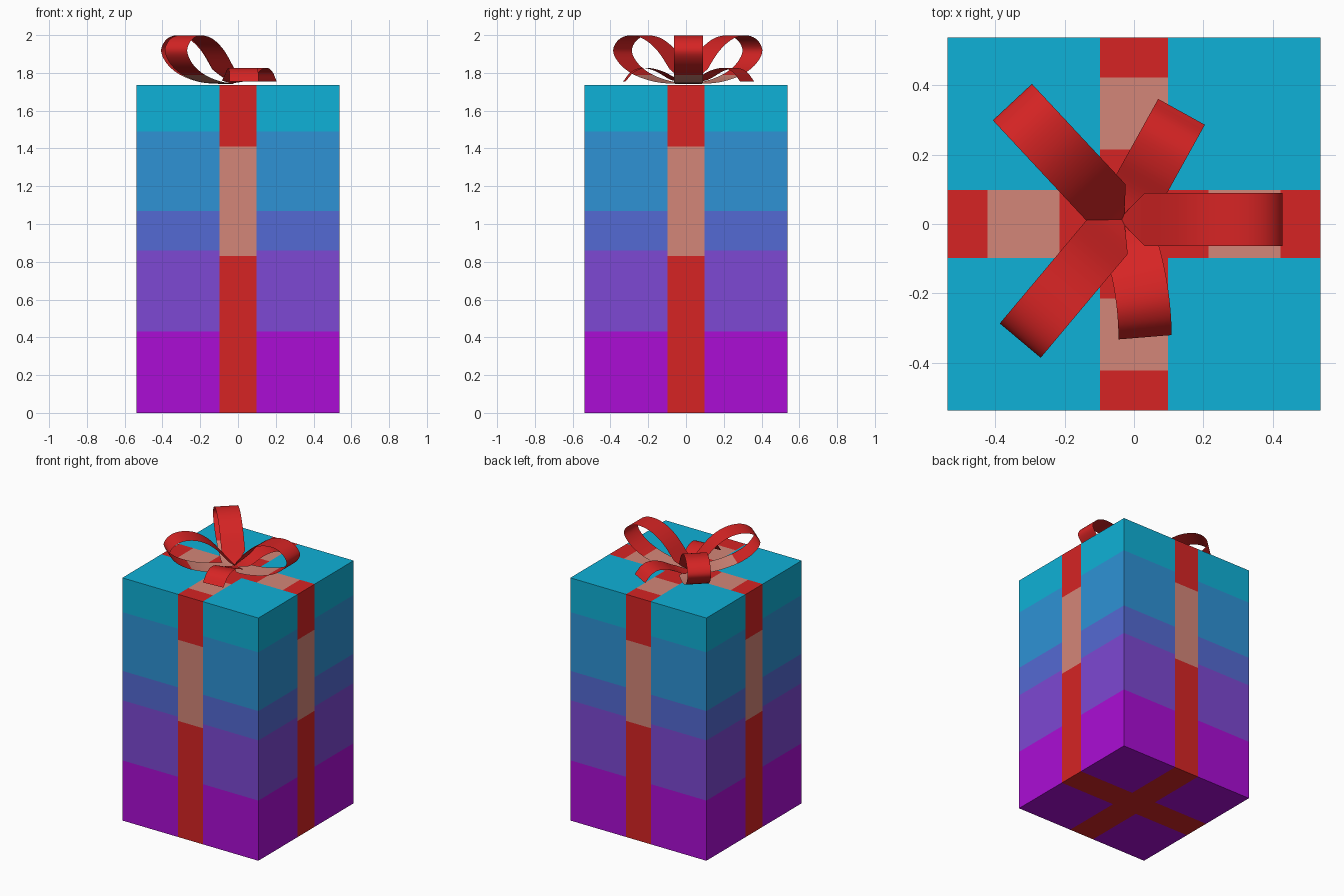
import bpy, bmesh, math
from mathutils import Vector

if "Cube" in bpy.data.objects:
    bpy.data.objects.remove(bpy.data.objects["Cube"])


def material(name, rgb):
    lin = [(c / 255 / 12.92) if c < 11 else ((c / 255 + 0.055) / 1.055) ** 2.4 for c in rgb]
    m = bpy.data.materials.new(name)
    m.diffuse_color = (*lin, 1)
    m.use_nodes = True
    m.node_tree.nodes["Principled BSDF"].inputs["Base Color"].default_value = m.diffuse_color
    return m


MATS = [material(*a) for a in (
    ("magenta", (171, 13, 213)), ("violet", (125, 72, 211)), ("indigo", (84, 106, 211)),
    ("blue", (46, 146, 213)), ("cyan", (15, 177, 215)),
    ("ribbon red", (214, 36, 36)), ("ribbon pink", (212, 134, 120)))]
RED, PINK = 5, 6
HALF, TOP, RIB = 0.538, 1.735, 0.098
BANDS = (0.43, 0.86, 1.07, 1.49)


def finish(name, bm):
    me = bpy.data.meshes.new(name)
    bm.to_mesh(me)
    bm.free()
    for m in MATS:
        me.materials.append(m)
    ob = bpy.data.objects.new(name, me)
    bpy.context.collection.objects.link(ob)
    return ob


# gift box: a block cut along every colour boundary
bm = bmesh.new()
bmesh.ops.create_cube(bm, size=1)
for v in bm.verts:
    v.co = (v.co.x * 2 * HALF, v.co.y * 2 * HALF, (v.co.z + 0.5) * TOP)


def cut(axis, pos):
    no = Vector((0, 0, 0))
    no[axis] = 1
    bmesh.ops.bisect_plane(bm, geom=bm.verts[:] + bm.edges[:] + bm.faces[:],
                           plane_co=no * pos, plane_no=no)


for axis in (0, 1):
    for p in (RIB, 0.215, 0.422):
        cut(axis, p)
        cut(axis, -p)
for z in BANDS + (0.83, 1.41):
    cut(2, z)
bm.normal_update()
for f in bm.faces:
    c, n = f.calc_center_median(), f.normal
    ax, ay = abs(c.x), abs(c.y)
    band = sum(c.z > z for z in BANDS)
    if abs(n.z) > 0.5:                       # lid and base: ribbon cross
        on_ribbon = min(ax, ay) < RIB
        pink = n.z > 0 and 0.215 < max(ax, ay) < 0.422
    else:                                    # sides: vertical ribbon
        on_ribbon = (ay if abs(n.x) > 0.5 else ax) < RIB
        pink = 0.83 < c.z < 1.41
    f.material_index = (PINK if pink else RED) if on_ribbon else band
finish("gift_box", bm)


def smooth_path(pts, steps=5):
    """Catmull-Rom curve through (reach, height) points."""
    p = [Vector(q) for q in pts]
    p = [p[0] * 2 - p[1]] + p + [p[-1] * 2 - p[-2]]
    out = []
    for i in range(1, len(p) - 2):
        a, b, c, d = p[i - 1:i + 3]
        for k in range(steps):
            t = k / steps
            out.append(0.5 * (2 * b + (c - a) * t + (2 * a - 5 * b + 4 * c - d) * t ** 2
                              + (3 * b - a - 3 * c + d) * t ** 3))
    return out + [p[-2]]


def bow_strip(name, profile, angle, scale=1.0, bend=0.0, pink_from=999):
    """Thin ribbon following a profile outward from the bow centre."""
    bm = bmesh.new()
    rows = []
    path = smooth_path(profile)
    for r, z in path:
        t = r / 0.36
        a = math.radians(angle + bend * t)
        s = math.radians(angle + 1.6 * bend * t)
        w = 0.077 * min(1, 0.12 + max(r, 0) / 0.075)   # pinched at the knot
        mid = Vector((-0.035 + r * scale * math.cos(a), 0.013 + r * scale * math.sin(a), z))
        side = Vector((-math.sin(s), math.cos(s), 0)) * w
        rows.append((bm.verts.new(mid - side), bm.verts.new(mid + side)))
    for i in range(len(rows) - 1):
        f = bm.faces.new((rows[i][0], rows[i + 1][0], rows[i + 1][1], rows[i][1]))
        f.smooth = True
        low = i > pink_from and path[i].y < 1.79
        f.material_index = PINK if low else RED
    finish(name, bm)


# bow loops: rise from the knot, curl over and return along the lid
LOOP = [(0, 1.75), (0.05, 1.80), (0.15, 1.915), (0.25, 1.98), (0.35, 1.998), (0.425, 1.975),
        (0.463, 1.92), (0.43, 1.86), (0.36, 1.81), (0.27, 1.775), (0.15, 1.75), (0, 1.74)]
bow_strip("bow_loop_right", LOOP, 0, 1.0, pink_from=30)
bow_strip("bow_loop_back", LOOP, 133, 1.0, pink_from=30)
bow_strip("bow_loop_front", LOOP, 230, 0.985, pink_from=30)

# loose ribbon tails
TAIL = [(0, 1.745), (0.08, 1.765), (0.17, 1.81), (0.25, 1.826), (0.31, 1.805), (0.355, 1.755)]
bow_strip("bow_tail_back", TAIL, 61, 1.0)
bow_strip("bow_tail_front", TAIL, -68, 0.975, bend=-11)
